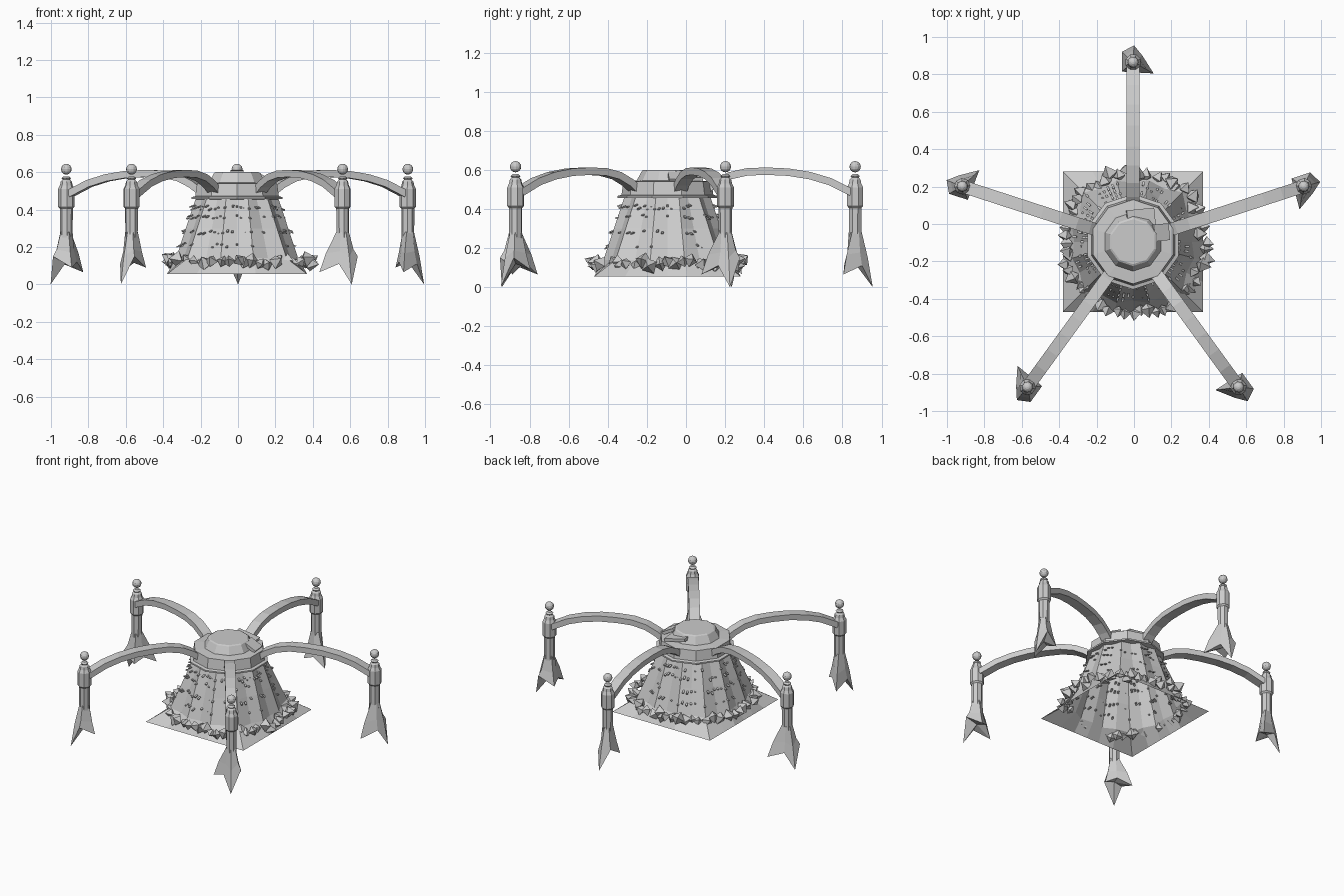
import bpy, bmesh, math, random
from math import cos, sin, pi, radians
from mathutils import Vector, Matrix

random.seed(4)
if "Cube" in bpy.data.objects:
    bpy.data.objects.remove(bpy.data.objects["Cube"])

CENTRE = Vector((-0.005, -0.095, 0))

stone = bpy.data.materials.new("pale grey stone")
stone.use_nodes = True
GREY = (0.6, 0.6, 0.6, 1)
stone.diffuse_color = GREY
stone.node_tree.nodes["Principled BSDF"].inputs["Base Color"].default_value = GREY


def finish(name, bm, matrix=Matrix.Translation(CENTRE)):
    bmesh.ops.recalc_face_normals(bm, faces=bm.faces)
    mesh = bpy.data.meshes.new(name)
    bm.to_mesh(mesh)
    bm.free()
    mesh.materials.append(stone)
    ob = bpy.data.objects.new(name, mesh)
    ob.matrix_world = matrix
    bpy.context.collection.objects.link(ob)


def loft(bm, rings, cap_start=True, cap_end=True):
    """Skin a list of point rings with quads."""
    loops = [[bm.verts.new(p) for p in ring] for ring in rings]
    n = len(loops[0])
    for a, b in zip(loops, loops[1:]):
        for i in range(n):
            j = (i + 1) % n
            bm.faces.new((a[i], a[j], b[j], b[i]))
    if cap_start:
        bm.faces.new(loops[0])
    if cap_end:
        bm.faces.new(loops[-1])
    return loops


def lathe(bm, profile, sides):
    """Turn (radius, height) pairs into a faceted solid."""
    angles = [2 * pi * (i + 0.5) / sides for i in range(sides)]
    loft(bm, [[(r * cos(a), r * sin(a), z) for a in angles] for r, z in profile])


# Hollow bell: round and pleated above, square at the hem
SIDES = 24


def square_radius(a, half=0.375):
    return half / max(abs(cos(a)), abs(sin(a)))


def bell_radius(i, z):
    """Distance of the bell wall from its axis at pleat i and height z."""
    a = 2 * pi * i / SIDES
    t = (0.47 - z) / (0.47 - 0.14)
    pleat = 0.01 if i % 2 else -0.01
    return 0.215 + 0.11 * t + (square_radius(a) - 0.375) * 0.25 * t + pleat


def bell_point(i, z):
    a = 2 * pi * i / SIDES
    r = bell_radius(i, z) if z > 0.06 else square_radius(a)
    return Vector((r * cos(a), r * sin(a), z))


bm = bmesh.new()
loft(bm, [[bell_point(i, z) for i in range(SIDES)] for z in (0.055, 0.14, 0.3, 0.47)],
     cap_start=False, cap_end=False)
finish("bell_skirt", bm)

# Broken rows of small teeth on the bell wall
bm = bmesh.new()
for z in (0.21, 0.28, 0.36, 0.41):
    for k in range(SIDES * 3):
        if random.random() < 0.45:
            continue
        a = 2 * pi * k / (SIDES * 3)
        r = bell_radius(k // 3, z)
        m = (Matrix.Rotation(a, 4, 'Z') @ Matrix.Translation((r, 0, z + random.uniform(-0.01, 0.01)))
             @ Matrix.Rotation(radians(20), 4, 'Y') @ Matrix.Diagonal((0.024, 0.011, 0.006, 1)))
        bmesh.ops.create_cube(bm, size=1, matrix=m)
finish("bell_teeth", bm)

# Crowded ring of jagged rocks around the hem
bm = bmesh.new()
ROCKS = 56
for k in range(ROCKS):
    a = 2 * pi * (k + random.uniform(-0.3, 0.3)) / ROCKS
    m = (Matrix.Rotation(a, 4, 'Z')
         @ Matrix.Translation((random.uniform(0.345, 0.4), 0, random.uniform(0.105, 0.14)))
         @ Matrix.Rotation(random.uniform(-0.6, 0.6), 4, 'X')
         @ Matrix.Rotation(random.uniform(0.7, 1.7), 4, 'Y')
         @ Matrix.Scale(random.uniform(0.85, 1.25), 4))
    for depth, shift, turn in ((0.045, 0.0225, 0), (0.025, -0.0125, pi)):
        bmesh.ops.create_cone(bm, segments=4, radius1=0.036, radius2=0, depth=depth,
                              cap_ends=False, matrix=m @ Matrix.Translation((0, 0, shift))
                              @ Matrix.Rotation(turn, 4, 'X'))
finish("hem_rocks", bm)

# Collar and stepped cap
bm = bmesh.new()
lathe(bm, [(0.225, 0.455), (0.255, 0.457), (0.255, 0.467), (0.235, 0.472), (0.225, 0.54),
           (0.165, 0.545)], 10)
finish("collar", bm)
bm = bmesh.new()
lathe(bm, [(0.16, 0.54), (0.13, 0.595), (0.12, 0.6)], 10)
finish("cap", bm)

# Loose slab and shard leaning on the cap
bm = bmesh.new()
for x, y, size, tilt in ((0.045, 0.1, 0.15, 0.2), (0.15, 0.05, 0.09, 0.5)):
    bmesh.ops.create_cube(bm, size=1, matrix=Matrix.Translation((x, y, 0.565))
                          @ Matrix.Rotation(0.1, 4, 'Z') @ Matrix.Rotation(tilt, 4, 'Y')
                          @ Matrix.Diagonal((size, size, 0.02, 1)))
finish("cap_slabs", bm)

# Five arms, each ending in a clawed post with a ball
ARM_PATH = [(0.19, 0.49), (0.25, 0.535), (0.32, 0.57), (0.41, 0.59), (0.51, 0.593),
            (0.62, 0.588), (0.73, 0.57), (0.83, 0.54), (0.94, 0.485)]
REACH = 0.96


def arm(bm):
    rings = []
    for i, (r, z) in enumerate(ARM_PATH):
        r0, z0 = ARM_PATH[max(i - 1, 0)]
        r1, z1 = ARM_PATH[min(i + 1, len(ARM_PATH) - 1)]
        up = Vector((z0 - z1, 0, r1 - r0)).normalized() * 0.019
        p, side = Vector((r, 0, z)), Vector((0, 0.034, 0))
        rings.append([p + up + side, p + up - side, p - up - side, p - up + side])
    loft(bm, rings)


def claw(bm):
    """Three-pointed foot with broad shoulders between the points."""
    hem = [Vector(p) for p in ((0.09, -0.005, 0), (0.055, 0.06, 0.15), (-0.05, 0.06, 0.09),
                               (-0.055, -0.015, 0.12), (-0.06, -0.11, 0.065),
                               (0.035, -0.05, 0.11))]
    mid = [Vector((p.x * 0.72, p.y * 0.72, 0.15 + p.z * 0.25)) for p in hem]
    top = [Vector((p.x, p.y, 0)).normalized() * 0.034 + Vector((0, 0, 0.28)) for p in hem]
    loops = loft(bm, [hem, mid, top], cap_start=False)
    hub = bm.verts.new((0, 0, 0.12))
    for i in range(6):
        bm.faces.new((loops[0][i], loops[0][(i + 1) % 6], hub))


for n, degrees in enumerate((90, 162, 234, 306, 18), 1):
    base = Matrix.Translation(CENTRE) @ Matrix.Rotation(radians(degrees), 4, 'Z')
    foot = base @ Matrix.Translation((REACH, 0, 0))
    bm = bmesh.new()
    arm(bm)
    finish(f"arm_{n}", bm, base)
    bm = bmesh.new()
    claw(bm)
    finish(f"claw_foot_{n}", bm, foot)
    bm = bmesh.new()
    lathe(bm, [(0.034, 0.25), (0.035, 0.405), (0.044, 0.415), (0.044, 0.51), (0.034, 0.53),
               (0.03, 0.55), (0.02, 0.56), (0.026, 0.568), (0.015, 0.578)], 8)
    finish(f"post_{n}", bm, foot)
    bm = bmesh.new()
    bmesh.ops.create_uvsphere(bm, u_segments=12, v_segments=8, radius=0.029,
                              matrix=Matrix.Translation((0, 0, 0.616)))
    finish(f"ball_{n}", bm, foot)
